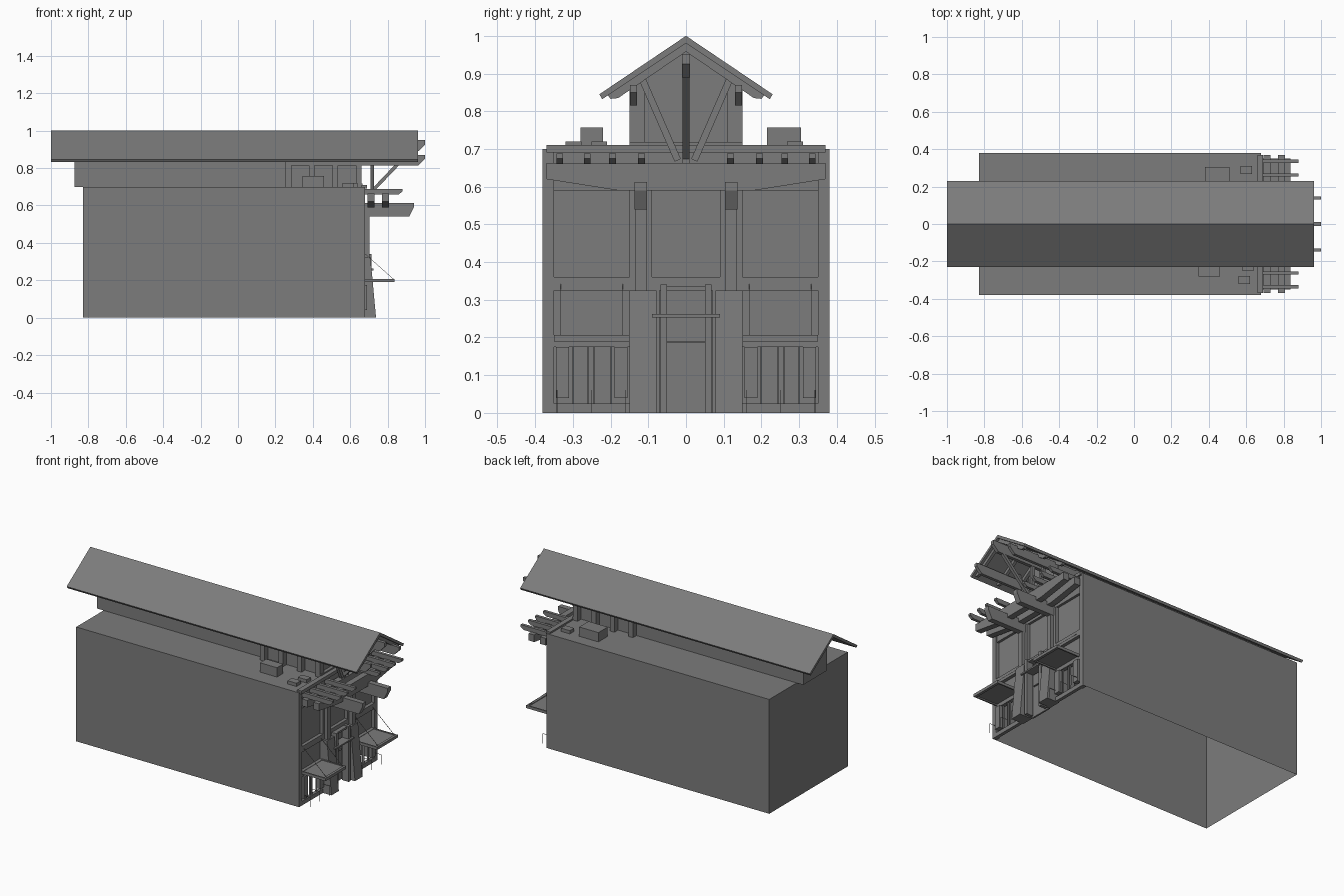
import bpy, bmesh
from mathutils import Vector

# Dark grey for the whole building
grey = bpy.data.materials.new("dark_grey")
grey.diffuse_color = (0.2, 0.2, 0.2, 1)


def finish(name, bm):
    bmesh.ops.recalc_face_normals(bm, faces=bm.faces[:])
    me = bpy.data.meshes.new(name)
    bm.to_mesh(me)
    bm.free()
    me.materials.append(grey)
    ob = bpy.data.objects.new(name, me)
    bpy.context.collection.objects.link(ob)
    return ob


def prism(name, axis, pts, lo, hi):
    """Extrude a 2D profile along axis ('x': yz profile, 'y': xz profile)."""
    bm = bmesh.new()
    place = (lambda p, t: (t, p[0], p[1])) if axis == 'x' else (lambda p, t: (p[0], t, p[1]))
    a = [bm.verts.new(place(p, lo)) for p in pts]
    b = [bm.verts.new(place(p, hi)) for p in pts]
    bm.faces.new(a)
    bm.faces.new(b[::-1])
    n = len(pts)
    for i in range(n):
        bm.faces.new((a[i], a[(i + 1) % n], b[(i + 1) % n], b[i]))
    return finish(name, bm)


def box(name, x, y, z):
    return prism(name, 'x', [(y[0], z[0]), (y[1], z[0]), (y[1], z[1]), (y[0], z[1])], *x)


def bar(name, p, q, w):
    """Square bar between two points."""
    p, q = Vector(p), Vector(q)
    bm = bmesh.new()
    bmesh.ops.create_cube(bm, size=1)
    rot = (q - p).to_track_quat('Z', 'Y')
    for v in bm.verts:
        v.co = (p + q) / 2 + rot @ Vector((v.co.x * w, v.co.y * w, v.co.z * (q - p).length))
    return finish(name, bm)


def both(name, x, y, z):
    """Box on both sides of the centre line."""
    for side in (1, -1):
        box(name, x, sorted((side * y[0], side * y[1])), z)


# Main hall: open underneath and at the shopfront end
hall = box("hall_shell", (-0.83, 0.675), (-0.38, 0.38), (0, 0.70))
bm = bmesh.new()
bm.from_mesh(hall.data)
gone = [f for f in bm.faces if f.calc_center_median().z < 0.01 or f.calc_center_median().x > 0.67]
bmesh.ops.delete(bm, geom=gone, context='FACES')
bm.to_mesh(hall.data)
bm.free()

# Facade wall pieces
both("facade_edge_pier", (0.655, 0.68), (0.35, 0.38), (0, 0.70))
box("facade_header", (0.655, 0.675), (-0.35, 0.35), (0.59, 0.70))
box("facade_spandrel", (0.655, 0.68), (-0.35, 0.35), (0.325, 0.36))
box("cornice", (0.66, 0.69), (-0.37, 0.37), (0.69, 0.71))
box("upper_panel", (0.65, 0.66), (-0.35, 0.35), (0.36, 0.59))
both("upper_pier", (0.655, 0.68), (0.09, 0.15), (0.36, 0.59))
both("lower_pier", (0.655, 0.68), (0.07, 0.15), (0, 0.325))

# Doorway
box("door_panel", (0.65, 0.66), (-0.07, 0.07), (0, 0.325))
box("door_rail", (0.66, 0.668), (-0.05, 0.05), (0.185, 0.19))
both("door_post", (0.67, 0.715), (0.05, 0.068), (0, 0.34))
box("door_lintel", (0.67, 0.725), (-0.09, 0.09), (0.253, 0.262))
box("door_head", (0.67, 0.705), (-0.06, 0.06), (0.325, 0.337))

for s in (1, -1):
    def yy(a, b):
        return sorted((s * a, s * b))

    # Battered buttress, slim column and bracket beam
    prism("buttress", 'y', [(0.67, 0), (0.738, 0), (0.708, 0.325), (0.67, 0.325)], *yy(0.078, 0.15))
    box("column", (0.67, 0.702), yy(0.105, 0.135), (0.325, 0.60))
    prism("bracket_beam", 'y', [(0.67, 0.54), (0.915, 0.54), (0.94, 0.59), (0.94, 0.612), (0.67, 0.612)],
          *yy(0.104, 0.137))

    # Shopfront window bay
    box("shop_sill", (0.66, 0.68), yy(0.15, 0.35), (0, 0.025))
    box("shop_transom", (0.655, 0.68), yy(0.15, 0.35), (0.175, 0.205))
    box("shop_glazing_panel", (0.65, 0.66), yy(0.15, 0.35), (0.205, 0.325))
    for a, b in ((0.155, 0.19), (0.31, 0.345)):
        box("shop_shutter", (0.66, 0.69), yy(a, b), (0.04, 0.175))
    for y in (0.20, 0.245, 0.26, 0.30):
        box("shop_mullion", (0.665, 0.675), yy(y - 0.002, y + 0.002), (0.025, 0.18))
    for y in (0.16, 0.25, 0.342):
        bar("rack_upright", (0.73, s * y, 0), (0.73, s * y, 0.06), 0.002)
        bar("rack_rail", (0.68, s * y, 0.06), (0.73, s * y, 0.06), 0.002)

    # Flat canopy with frame and hanger rods
    box("canopy_deck", (0.675, 0.83), yy(0.153, 0.347), (0.198, 0.203))
    box("canopy_front_rail", (0.822, 0.838), yy(0.15, 0.35), (0.19, 0.207))
    for y in (0.15, 0.342):
        box("canopy_side_rail", (0.675, 0.83), yy(y, y + 0.008), (0.19, 0.207))
    for y in (0.168, 0.332):
        bar("canopy_hanger", (0.83, s * y, 0.207), (0.675, s * y, 0.345), 0.002)

    # Pergola joists
    for y in (0.118, 0.195, 0.262, 0.335):
        prism("pergola_joist", 'y', [(0.675, 0.66), (0.86, 0.66), (0.88, 0.675), (0.88, 0.688), (0.675, 0.688)],
              *yy(y - 0.009, y + 0.009))

    # Eave beams carrying the roof overhang, V brace under the gable
    prism("eave_beam", 'y', [(0.255, 0.815), (0.965, 0.815), (1.0, 0.85), (1.0, 0.87), (0.255, 0.87)],
          *yy(0.130, 0.148))
    bar("gable_brace", (0.717, s * 0.022, 0.67), (0.717, s * 0.118, 0.89), 0.018)

    # Clerestory posts
    for x in (0.27, 0.395, 0.52, 0.645):
        box("clerestory_post", (x - 0.015, x + 0.015), yy(0.11, 0.15), (0.70, 0.875))

    # Roof slopes and barge rafters
    prism("roof_slope", 'x', [(0, 1.0), (s * 0.23, 0.845), (s * 0.222, 0.832), (0, 0.98)], -1.0, 0.963)
    for x in (0.66, 0.78, 0.93):
        prism("rafter", 'x', [(0, 0.985), (s * 0.21, 0.845), (s * 0.20, 0.833), (s * 0.18, 0.835), (0, 0.958)],
              x, x + 0.018)

# Tapered cross beams of the pergola
for x in (0.692, 0.77):
    prism("pergola_cross_beam", 'x', [(-0.37, 0.663), (-0.37, 0.62), (-0.18, 0.59), (0.18, 0.59),
                                      (0.37, 0.62), (0.37, 0.663)], x, x + 0.037)

# Clerestory volume, ridge beam and strut
prism("clerestory", 'x', [(-0.115, 0.70), (0.115, 0.70), (0.115, 0.905), (0, 0.982), (-0.115, 0.905)], -0.875, 0.645)
box("gable_sill", (0.645, 0.665), (-0.15, 0.15), (0.70, 0.718))
prism("ridge_beam", 'y', [(0.62, 0.89), (0.965, 0.89), (1.0, 0.925), (1.0, 0.95), (0.62, 0.95)], -0.01, 0.01)
box("king_post", (0.708, 0.726), (-0.009, 0.009), (0.66, 0.93))
bar("ridge_strut", (0.72, 0, 0.68), (0.93, 0, 0.90), 0.018)

# Rooftop equipment
box("roof_unit", (0.345, 0.46), (-0.28, -0.22), (0.70, 0.757))
box("roof_unit", (0.38, 0.51), (0.215, 0.305), (0.70, 0.757))
for x, y in (((0.56, 0.62), (-0.32, -0.277)), ((0.58, 0.64), (-0.25, -0.21)), ((0.57, 0.63), (0.268, 0.31))):
    box("roof_hatch", x, y, (0.70, 0.72))
